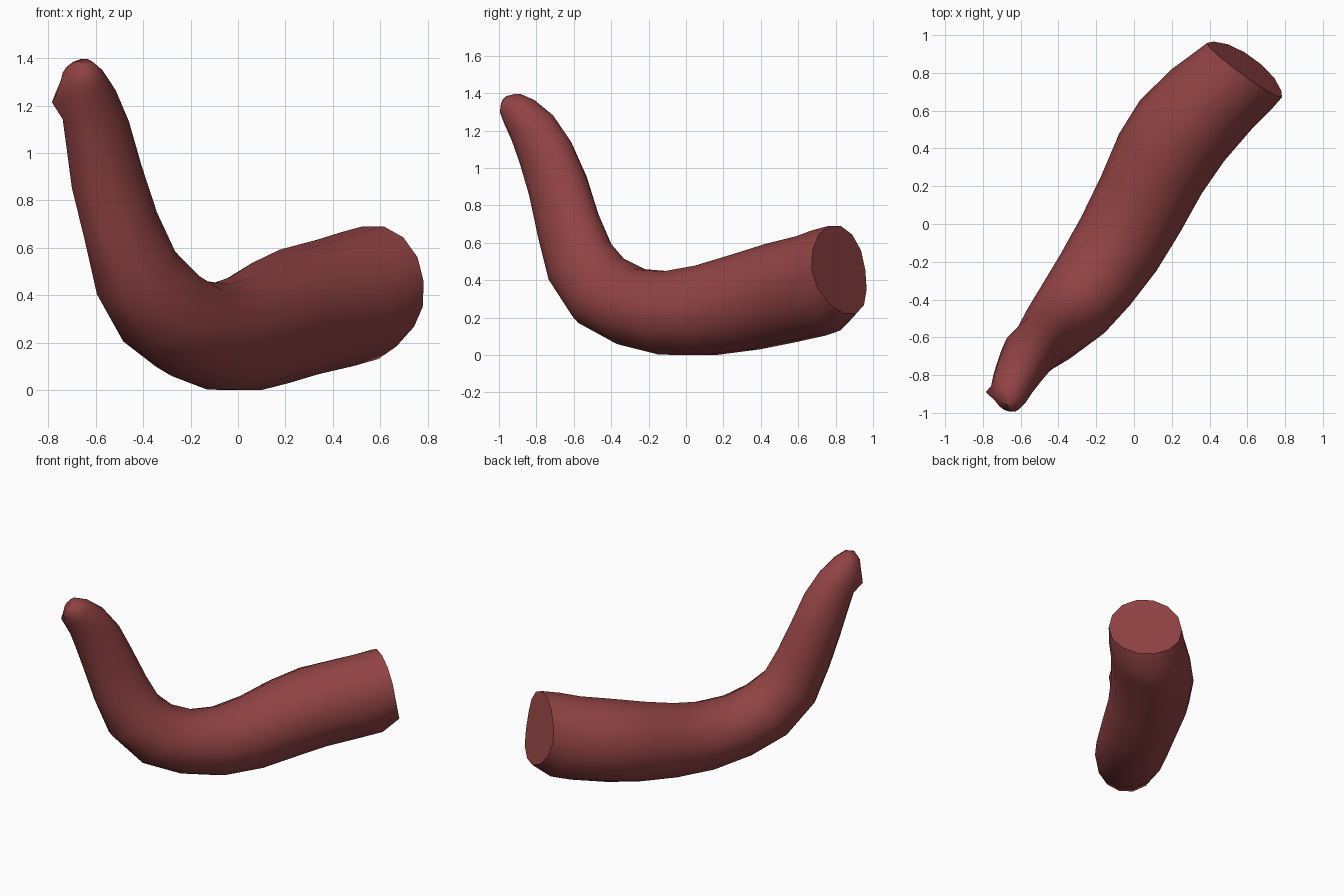
import bpy, bmesh, math
from mathutils import Vector

if "Cube" in bpy.data.objects:
    bpy.data.objects.remove(bpy.data.objects["Cube"])

# Stations along the bent body: centre x, y, z, side radius, in-plane radius
STATIONS = [
    (0.585, 0.815, 0.472, 0.245, 0.242),
    (0.515, 0.75, 0.415, 0.255, 0.28),
    (0.415, 0.665, 0.385, 0.265, 0.278),
    (0.255, 0.495, 0.345, 0.275, 0.275),
    (0.14, 0.32, 0.30, 0.27, 0.265),
    (0.035, 0.105, 0.255, 0.257, 0.247),
    (-0.08, -0.105, 0.24, 0.245, 0.228),
    (-0.205, -0.295, 0.275, 0.228, 0.213),
    (-0.325, -0.455, 0.36, 0.208, 0.213),
    (-0.43, -0.565, 0.51, 0.175, 0.203),
    (-0.495, -0.63, 0.71, 0.146, 0.187),
    (-0.555, -0.685, 0.92, 0.144, 0.172),
    (-0.592, -0.75, 1.095, 0.13, 0.16),
    (-0.628, -0.815, 1.22, 0.118, 0.138),
    (-0.66, -0.885, 1.31, 0.105, 0.105),
    (-0.675, -0.935, 1.355, 0.08, 0.075),
    (-0.685, -0.965, 1.372, 0.035, 0.035),
]
SIDES = 14
side = Vector((0.81, -0.586, 0)).normalized()
along = Vector((0.586, 0.81, 0)).normalized()
up = Vector((0, 0, 1))

mat = bpy.data.materials.new("dark red")
mat.diffuse_color = (0.285, 0.056, 0.058, 1)
mat.use_nodes = True
mat.node_tree.nodes["Principled BSDF"].inputs["Base Color"].default_value = mat.diffuse_color

bm = bmesh.new()
centres = [Vector(s[:3]) for s in STATIONS]
rings = []
for i, (x, y, z, rs, rn) in enumerate(STATIONS):
    a, b = max(i - 1, 0), min(i + 1, len(centres) - 1)
    t = centres[b] - centres[a]
    t = (t - side * t.dot(side)).normalized()
    if i < 2:  # the cut end stands nearly upright
        tilt = math.radians((6, 11)[i])
        t = -(along * math.cos(tilt) + up * math.sin(tilt))
    n = side.cross(t)
    ring = []
    for k in range(SIDES):
        ang = 2 * math.pi * k / SIDES
        p = centres[i] + side * rs * math.cos(ang) + n * rn * math.sin(ang)
        if i == 0 and p.z < z - 0.05:  # lower lip of the cut end juts outward
            p += along * 0.28 * (z - 0.05 - p.z)
            p.z = max(p.z, 0.215)
        ring.append(bm.verts.new(p))
    rings.append(ring)

# Skin between rings, flat cut end, rounded tip
for r0, r1 in zip(rings, rings[1:]):
    for k in range(SIDES):
        j = (k + 1) % SIDES
        bm.faces.new((r0[k], r0[j], r1[j], r1[k]))
bm.faces.new(rings[0])
bm.faces.new(rings[-1])

# Small pointed nub beside the tip
nub = Vector((-0.785, -0.89, 1.23))
min(bm.verts, key=lambda v: (v.co - nub).length).co = nub

bmesh.ops.recalc_face_normals(bm, faces=bm.faces)
low = min(v.co.z for v in bm.verts)
for v in bm.verts:
    v.co.z -= low
me = bpy.data.meshes.new("curved_body")
bm.to_mesh(me)
bm.free()
me.materials.append(mat)
ob = bpy.data.objects.new("curved_body", me)
bpy.context.collection.objects.link(ob)
bpy.context.view_layer.objects.active = ob
ob.select_set(True)
bpy.ops.object.shade_smooth_by_angle(angle=math.radians(50))
